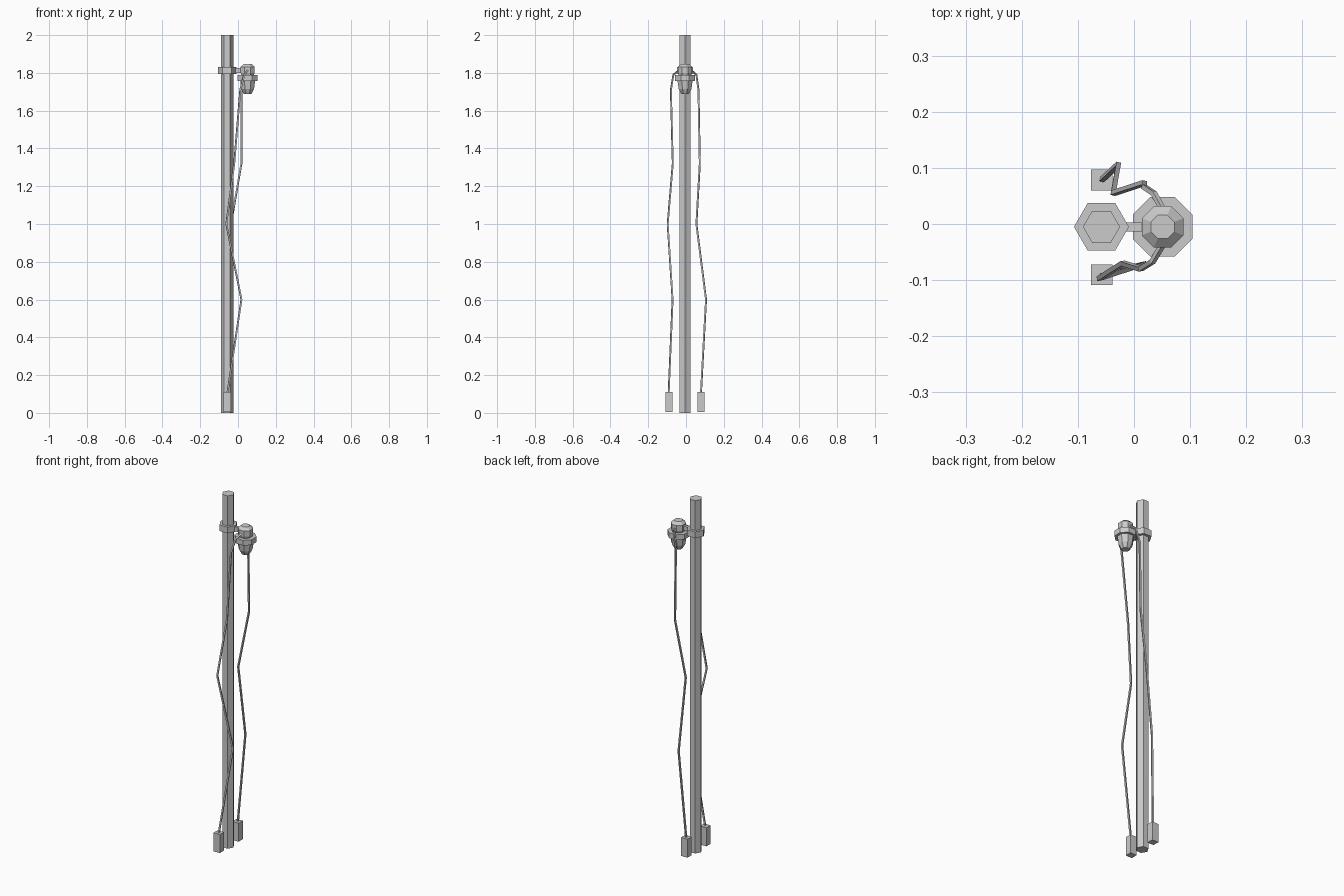
import bpy, bmesh
from math import cos, sin, pi

if "Cube" in bpy.data.objects:
    bpy.data.objects.remove(bpy.data.objects["Cube"])


def finish(name, bm):
    bmesh.ops.recalc_face_normals(bm, faces=bm.faces)
    mesh = bpy.data.meshes.new(name)
    bm.to_mesh(mesh)
    bm.free()
    obj = bpy.data.objects.new(name, mesh)
    bpy.context.collection.objects.link(obj)
    return obj


def lathe(name, x, y, sides, profile, turn=0.0):
    """Closed solid of revolution from (radius, z) pairs."""
    bm = bmesh.new()
    rings = [[bm.verts.new((x + r * cos(turn + 2 * pi * i / sides),
                            y + r * sin(turn + 2 * pi * i / sides), z))
              for i in range(sides)] for r, z in profile]
    for a, b in zip(rings, rings[1:]):
        for i in range(sides):
            j = (i + 1) % sides
            bm.faces.new((a[i], a[j], b[j], b[i]))
    bm.faces.new(rings[0])
    bm.faces.new(rings[-1])
    return finish(name, bm)


def box(name, lo, hi):
    bm = bmesh.new()
    bmesh.ops.create_cube(bm, size=1)
    for v in bm.verts:
        v.co = [(a + b) / 2 + c * (b - a) for a, b, c in zip(lo, hi, v.co)]
    return finish(name, bm)


def cable(name, points):
    curve = bpy.data.curves.new(name, 'CURVE')
    curve.dimensions = '3D'
    curve.bevel_depth = 0.006
    curve.bevel_resolution = 0
    curve.use_fill_caps = True
    spline = curve.splines.new('POLY')
    spline.points.add(len(points) - 1)
    for p, co in zip(spline.points, points):
        p.co = (*co, 1)
        p.radius = 1
    spline.use_smooth = False
    obj = bpy.data.objects.new(name, curve)
    bpy.context.collection.objects.link(obj)


Y = -0.005

# Hexagonal pole and its clamp
lathe("pole", -0.058, Y, 6, [(0.033, 0), (0.033, 2)])
lathe("pole_clamp", -0.058, Y, 6, [(0.049, 1.795), (0.049, 1.83)])
box("clamp_arm", (-0.03, Y - 0.008, 1.80), (0.03, Y + 0.008, 1.825))

# Octagonal lamp: cap, flange and bulb (radii given across the flats)
k = 1 / cos(pi / 8)
lamp = {
    "lamp_cap": [(0.032, 1.785), (0.037, 1.80), (0.037, 1.832), (0.021, 1.847)],
    "lamp_flange": [(0.053, 1.758), (0.053, 1.788)],
    "lamp_bulb": [(0.020, 1.688), (0.034, 1.715), (0.040, 1.76)],
}
for name, profile in lamp.items():
    lathe(name, 0.051, Y, 8, [(r * k, z) for r, z in profile], pi / 8)

# Loose cables from the lamp to the plugs
cable("cable_back", [(0.052, 0.025, 1.815), (0.035, 0.055, 1.79), (0.018, 0.066, 1.71),
                     (0.018, 0.073, 1.32), (-0.037, 0.055, 1.0), (-0.028, 0.106, 0.6),
                     (-0.057, 0.079, 0.10)])
cable("cable_front", [(0.052, -0.035, 1.815), (0.033, -0.067, 1.79), (0.012, -0.08, 1.71),
                      (-0.02, -0.07, 1.32), (-0.062, -0.097, 1.0), (0.018, -0.071, 0.6),
                      (-0.057, -0.092, 0.10)])

# Plug boxes on the ground
box("plug_back", (-0.077, 0.06, 0.005), (-0.038, 0.097, 0.11))
box("plug_front", (-0.077, -0.109, 0.005), (-0.038, -0.072, 0.11))
